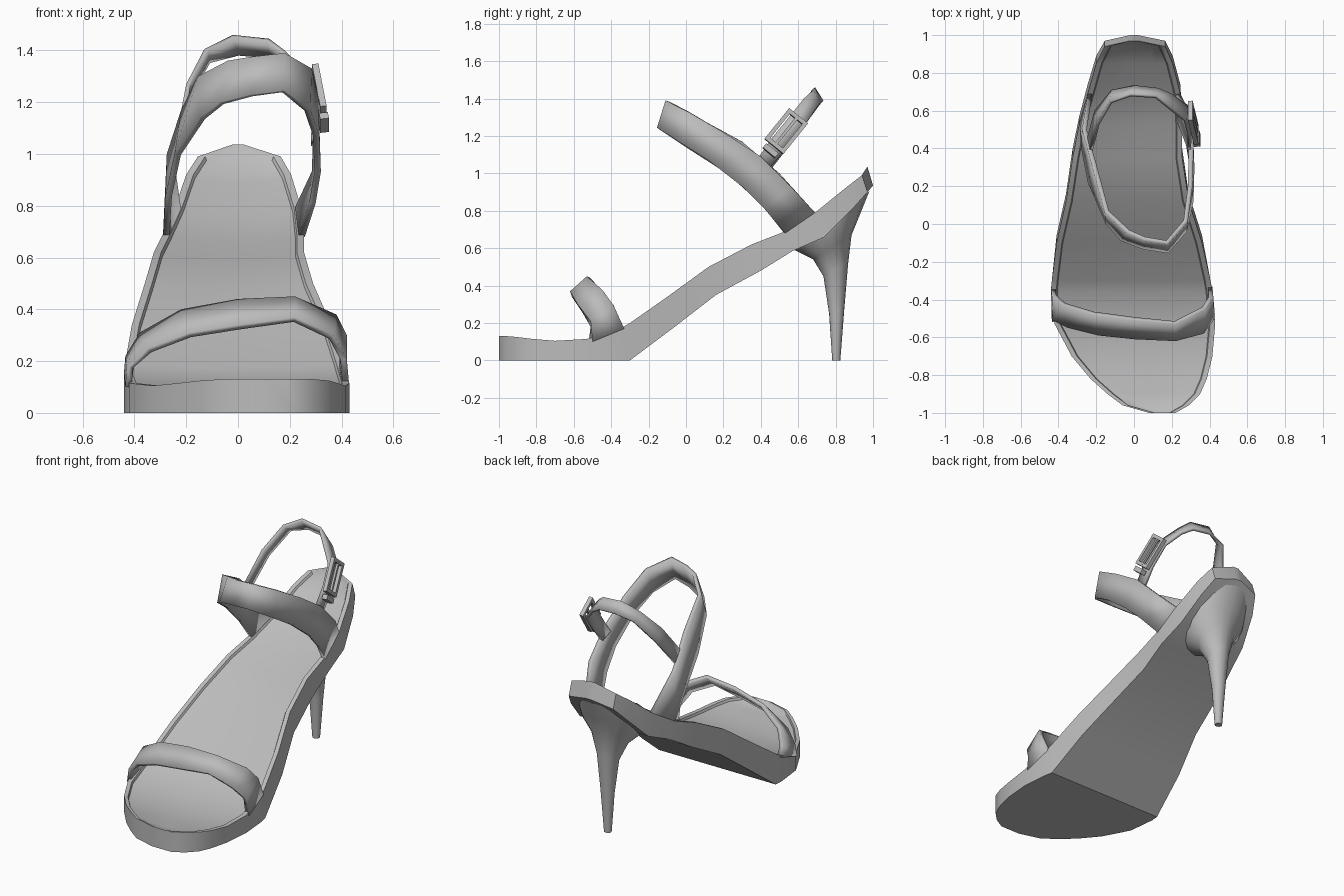
import bpy, bmesh, math
from mathutils import Vector, Matrix

grey = bpy.data.materials.new("plain grey")
grey.diffuse_color = (0.5, 0.5, 0.5, 1)


def finish(name, bm, thickness=0, angle=35):
    bmesh.ops.recalc_face_normals(bm, faces=bm.faces) if not thickness else None
    me = bpy.data.meshes.new(name)
    bm.to_mesh(me)
    bm.free()
    me.materials.append(grey)
    ob = bpy.data.objects.new(name, me)
    bpy.context.collection.objects.link(ob)
    bpy.ops.object.select_all(action='DESELECT')
    ob.select_set(True)
    bpy.context.view_layer.objects.active = ob
    bpy.ops.object.shade_smooth_by_angle(angle=math.radians(angle))
    if thickness:
        mod = ob.modifiers.new("leather thickness", 'SOLIDIFY')
        mod.thickness = thickness
        mod.offset = -1
    return ob


def loft(name, rings, angle=35):
    bm = bmesh.new()
    loops = [[bm.verts.new(p) for p in r] for r in rings]
    n = len(loops[0])
    for a, b in zip(loops, loops[1:]):
        for i in range(n):
            j = (i + 1) % n
            bm.faces.new((a[i], a[j], b[j], b[i]))
    bm.faces.new(loops[0])
    bm.faces.new(loops[-1])
    return finish(name, bm, angle=angle)


def strap(name, pairs, thickness):
    # each row: lower edge x, y, z then upper edge x, y, z
    bm = bmesh.new()
    rows = [(bm.verts.new(p[:3]), bm.verts.new(p[3:])) for p in pairs]
    for a, b in zip(rows, rows[1:]):
        bm.faces.new((a[0], b[0], b[1], a[1]))
    return finish(name, bm, thickness)


# sole: top y, top z, bottom y, bottom z, left x, right x
stations = [
    (-1.0, .13, -1.0, 0, .08, .22), (-.96, .13, -.96, 0, -.06, .29),
    (-.90, .125, -.90, 0, -.14, .35), (-.82, .115, -.82, 0, -.23, .385),
    (-.70, .105, -.70, 0, -.33, .415), (-.53, .115, -.53, 0, -.42, .43),
    (-.36, .165, -.35, 0, -.44, .415), (-.30, .20, -.30, 0, -.435, .405),
    (-.10, .34, -.06, .18, -.41, .36), (.12, .50, .16, .35, -.36, .29),
    (.35, .62, .40, .48, -.325, .255), (.53, .69, .57, .585, -.29, .255),
    (.69, .79, .74, .66, -.245, .245), (.85, .92, .89, .81, -.20, .205),
    (.94, .99, .97, .90, -.155, .165), (.97, 1.037, 1.0, .935, -.02, .02)]
rings = []
for k, (yt, zt, yb, zb, xl, xr) in enumerate(stations):
    w = xr - xl
    rim = min(.028, w * .2)
    dip = 0 if k in (0, len(stations) - 1) else .015
    top = [(xl, 0), (xl + rim, 0), (xl + rim * 1.2, dip), (xl + w * .25, dip * 1.7),
           (xl + w * .5, dip * 2), (xr - w * .25, dip * 1.7),
           (xr - rim * 1.2, dip), (xr - rim, 0), (xr, 0)]
    rings.append([(xl, yb, zb)] + [(x, yt, zt - d) for x, d in top] + [(xr, yb, zb)])
loft("sole", rings)

# stiletto heel: front y, z, back y, z, half width
heel = [(.56, .60, .98, .905, .19), (.61, .575, .93, .78, .18), (.68, .54, .885, .67, .115),
        (.735, .45, .867, .52, .068), (.765, .25, .846, .27, .043), (.782, 0, .825, 0, .024)]
loft("heel", [[(hw * math.sin(t), (yf + yb) / 2 - (yb - yf) / 2 * math.cos(t),
                (zf + zb) / 2 - (zb - zf) / 2 * math.cos(t))
               for t in [i * math.tau / 16 for i in range(16)]]
              for yf, zf, yb, zb, hw in heel], 45)

# straps
strap("toe_strap", [
    (-.435, -.52, .10, -.44, -.34, .16), (-.43, -.51, .18, -.435, -.38, .22),
    (-.35, -.55, .25, -.38, -.43, .31), (-.19, -.59, .31, -.22, -.48, .40),
    (0, -.61, .34, 0, -.51, .44), (.22, -.62, .37, .22, -.53, .45),
    (.37, -.58, .30, .38, -.45, .38), (.42, -.51, .21, .42, -.39, .30),
    (.43, -.50, .10, .415, -.33, .17)], .025)
strap("instep_strap", [
    (-.29, .53, .68, -.245, .69, .79), (-.28, .40, .84, -.275, .50, 1.0),
    (-.245, .22, 1.0, -.22, .30, 1.17), (-.15, 0, 1.14, -.155, .06, 1.30),
    (-.07, -.09, 1.20, -.04, -.05, 1.36), (.05, -.135, 1.23, .05, -.09, 1.375),
    (.18, -.155, 1.245, .18, -.11, 1.39), (.28, -.04, 1.17, .285, .01, 1.33),
    (.315, .12, 1.07, .31, .20, 1.22), (.32, .30, .93, .315, .40, 1.09),
    (.30, .42, .81, .31, .56, .93), (.258, .53, .68, .245, .69, .79)], .025)
strap("ankle_strap", [
    (.30, .45, 1.03, .30, .37, 1.06), (.305, .53, 1.13, .305, .46, 1.19),
    (.285, .63, 1.25, .28, .55, 1.30), (.20, .69, 1.34, .18, .63, 1.40),
    (.13, .72, 1.38, .12, .68, 1.445), (0, .735, 1.39, -.02, .69, 1.46),
    (-.12, .71, 1.36, -.13, .65, 1.405), (-.21, .60, 1.21, -.20, .53, 1.27),
    (-.25, .45, 1.02, -.24, .37, 1.06)], .018)

# buckle frame, prong and keeper, built from bars in the strap's direction
u = Vector((-.15, .62, .77)).normalized()
n = (Vector((1, 0, 0)) - u * u.x).normalized()
v = n.cross(u)
frame = Matrix((u, v, n)).transposed().to_4x4()
frame.translation = (.308, .535, 1.225)


def bars(name, parts):
    bm = bmesh.new()
    for a, b, c, la, lb, lc in parts:
        bmesh.ops.create_cube(bm, size=1, matrix=frame @ Matrix.Translation((a, b, c))
                              @ Matrix.Diagonal((la, lb, lc, 1)))
    finish(name, bm)


bars("buckle_frame", [(s * .095, 0, .006, .022, .13, .025) for s in (-1, 1)]
     + [(0, s * .054, .006, .19, .022, .025) for s in (-1, 1)])
bars("buckle_prong", [(0, 0, .012, .19, .016, .014)])
bars("strap_keeper", [(-.135, 0, .004, .03, .085, .034)])
